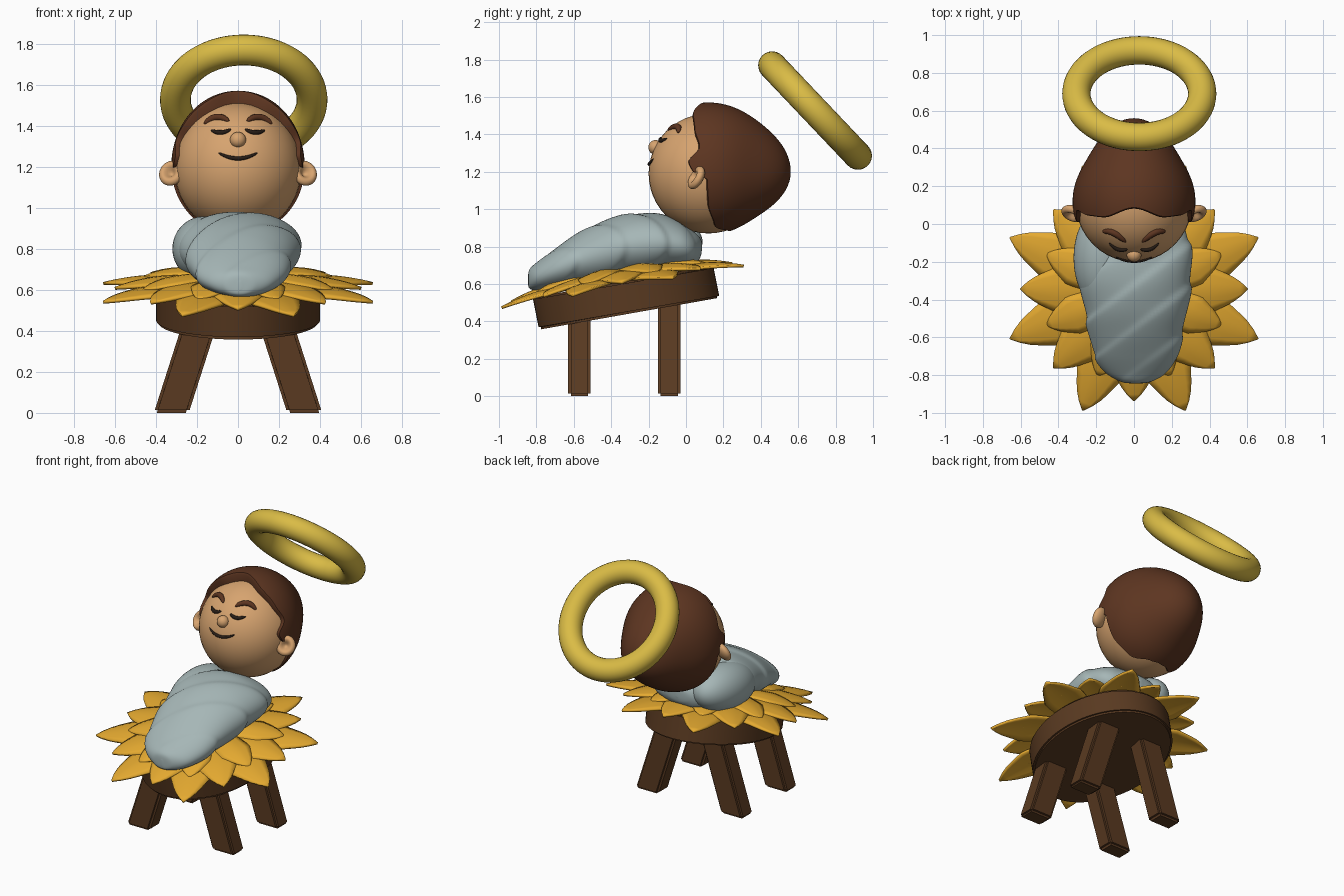
import bpy, bmesh
from math import sin, cos, pi, radians, sqrt, exp
from mathutils import Matrix, Vector

if "Cube" in bpy.data.objects:
    bpy.data.objects.remove(bpy.data.objects["Cube"])

def material(name, rgb):
    m = bpy.data.materials.new(name)
    m.diffuse_color = (*rgb, 1)
    m.use_nodes = True
    m.node_tree.nodes["Principled BSDF"].inputs["Base Color"].default_value = m.diffuse_color
    return m

SKIN = material("skin", (0.68, 0.37, 0.16))
HAIR = material("hair", (0.11, 0.036, 0.015))
DARK = material("dark", (0.02, 0.012, 0.008))
WOOD = material("wood", (0.10, 0.042, 0.015))
PETAL = material("petal", (0.78, 0.40, 0.03))
CLOTH = material("cloth", (0.38, 0.47, 0.47))
GOLD = material("gold", (0.70, 0.50, 0.06))

def finish(ob, mat, angle=40):
    ob.data.materials.append(mat)
    bpy.ops.object.select_all(action='DESELECT')
    ob.select_set(True)
    bpy.context.view_layer.objects.active = ob
    bpy.ops.object.shade_smooth_by_angle(angle=radians(angle))
    return ob

def from_bmesh(name, bm, mat, angle=40):
    bmesh.ops.recalc_face_normals(bm, faces=bm.faces[:])
    me = bpy.data.meshes.new(name)
    bm.to_mesh(me)
    bm.free()
    ob = bpy.data.objects.new(name, me)
    bpy.context.collection.objects.link(ob)
    return finish(ob, mat, angle)

def loft(rings, closed=True, caps=True):
    bm = bmesh.new()
    vs = [[bm.verts.new(p) for p in r] for r in rings]
    n = len(rings[0])
    for a, b in zip(vs, vs[1:]):
        for i in range(n if closed else n - 1):
            j = (i + 1) % n
            bm.faces.new((a[i], a[j], b[j], b[i]))
    if caps:
        bm.faces.new(vs[0])
        bm.faces.new(vs[-1])
    return bm

def ellipsoid(name, loc, scale, mat, rot=None, shape=None):
    bm = bmesh.new()
    bmesh.ops.create_uvsphere(bm, u_segments=40, v_segments=24, radius=1)
    if shape:
        for v in bm.verts:
            v.co = shape(v.co)
    m = Matrix.Translation(loc) @ (rot or Matrix()) @ Matrix.Diagonal((*scale, 1))
    bm.transform(m)
    return from_bmesh(name, bm, mat, 80)

def spline(table, u):
    # smooth interpolation of table rows, u in 0..1
    n = len(table) - 1
    i = min(int(u * n), n - 1)
    t = u * n - i
    p = [table[max(0, min(n, i + k))] for k in (-1, 0, 1, 2)]
    return [b + 0.5 * t * (c - a + t * (2*a - 5*b + 4*c - d + t * (3*(b - c) + d - a)))
            for a, b, c, d in zip(*p)]

def lookup(table, x):
    for (x0, y0), (x1, y1) in zip(table, table[1:]):
        if x <= x1:
            t = (x - x0) / (x1 - x0)
            return y0 + (y1 - y0) * t * t * (3 - 2 * t)
    return table[-1][1]

# Tilted seat
TILT = Matrix.Rotation(radians(9.8), 4, 'X')
bm = bmesh.new()
bmesh.ops.create_cone(bm, cap_ends=True, segments=64, radius1=1, radius2=1, depth=0.175)
bm.transform(Matrix.Translation((0, -0.32, 0.527)) @ TILT @ Matrix.Diagonal((0.40, 0.49, 1, 1)))
rim = [e for e in bm.edges if any(len(f.verts) > 4 for f in e.link_faces)]
bmesh.ops.bevel(bm, geom=rim, offset=0.012, segments=2, affect='EDGES')
from_bmesh("seat", bm, WOOD)

# Splayed legs
for name, y, top in (("front", -0.57, 0.44), ("back", -0.09, 0.52)):
    for side in (-1, 1):
        bm = bmesh.new()
        bmesh.ops.create_cube(bm, size=1)
        for v in bm.verts:
            z = (v.co.z + 0.5) * top
            v.co = (side * (0.325 - 0.32 * z) + v.co.x * 0.17, y + v.co.y * 0.12, z)
        bmesh.ops.bevel(bm, geom=bm.edges[:], offset=0.014, segments=2, affect='EDGES')
        from_bmesh(name + ("_left_leg" if side < 0 else "_right_leg"), bm, WOOD)

# Petals in three overlapping rings on the seat top
WIDTH = [(0, 0.06), (0.35, 0.105), (0.62, 0.115), (0.8, 0.08), (0.93, 0.036), (1, 0.002)]
FLOWER = Matrix.Translation((0, -0.345, 0.622)) @ TILT
def petal(name, angle, reach, lift, wide):
    rows = []
    for i in range(15):
        t = i / 14
        w = lookup(WIDTH, t) * wide
        r = 0.08 + (reach - 0.08) * t
        rows.append([(r, w * s, lift - 0.05 * t ** 3 + 0.012 * sin(pi * t)
                      - 0.02 * abs(s) ** 1.5 * sin(pi * t))
                     for s in (-1, -0.66, -0.33, 0, 0.33, 0.66, 1)])
    bm = loft(rows, closed=False, caps=False)
    bm.transform(FLOWER @ Matrix.Rotation(radians(angle), 4, 'Z'))
    ob = from_bmesh(name, bm, PETAL)
    mod = ob.modifiers.new("thickness", 'SOLIDIFY')
    mod.thickness = 0.014
    mod.offset = 0

for ring, start, reach, lift, wide in (("outer", 22.5, 0.71, 0.012, 1.1),
                                       ("middle", 0, 0.60, 0.034, 1.05),
                                       ("inner", 22.5, 0.50, 0.056, 0.9)):
    for k in range(8):
        petal(f"{ring}_petal_{k + 1}", start + 45 * k, reach, lift, wide)

# Wrapped blanket: rows are y, half width, bottom z, top z
BODY = [(-0.845, 0.01, 0.60, 0.64), (-0.835, 0.08, 0.575, 0.68), (-0.79, 0.16, 0.565, 0.72),
        (-0.70, 0.22, 0.57, 0.79), (-0.58, 0.25, 0.58, 0.87), (-0.45, 0.275, 0.60, 0.935),
        (-0.30, 0.295, 0.63, 0.975), (-0.15, 0.295, 0.66, 0.975), (-0.03, 0.265, 0.68, 0.93),
        (0.04, 0.20, 0.70, 0.88), (0.075, 0.10, 0.74, 0.845), (0.085, 0.01, 0.78, 0.82)]
def fold(y, x):
    f = ((y - 0.75 * x + 0.06) / 0.23) % 1
    f = f / 0.8 if f < 0.8 else (1 - f) / 0.2
    return 1 + 0.05 * (f * f * (3 - 2 * f) - 0.6)

rings = []
for i in range(111):
    y, w, zb, zt = spline(BODY, i / 110)
    ring = []
    for k in range(96):
        a = 2 * pi * k / 96
        c, s = cos(a), sin(a)
        q = fold(y, w * c)
        ring.append((0.01 + w * c * q, y, (zb + zt) / 2 + (zt - zb) / 2 * s * q))
    rings.append(ring)
from_bmesh("blanket", loft(rings), CLOTH, 80)
ellipsoid("blanket_flap", (-0.165, -0.18, 0.80), (0.155, 0.27, 0.155), CLOTH,
          Matrix.Rotation(radians(8), 4, 'X'))

# Head, nose and cupped ears
HC = Vector((0, 0.12, 1.19))
ellipsoid("head", HC, (0.31, 0.32, 0.32), SKIN)
ellipsoid("nose", (0, -0.163, 1.33), (0.039, 0.038, 0.039), SKIN)
def cup(p):
    if p.y < 0:
        p.y *= 1 - 1.4 * exp(-(p.x ** 2 + p.z ** 2) / 0.22)
    return p
for side, name in ((-1, "left_ear"), (1, "right_ear")):
    rot = Matrix.Rotation(radians(-28), 4, 'X') @ Matrix.Rotation(radians(side * 20), 4, 'Z')
    ellipsoid(name, (side * 0.325, 0.055, 1.168), (0.062, 0.034, 0.066), SKIN, rot, cup)

# Hair cap: polar shell around the back-pointing axis with a shaped hairline
LINE = [(0, 95), (28, 103), (48, 102), (66, 98), (80, 109), (88, 106), (97, 91),
        (120, 90), (150, 84), (170, 72), (180, 70)]
rings = []
for i in range(33):
    ring = []
    for k in range(96):
        phi = 2 * pi * k / 96
        deg = min(360 * k / 96, 360 - 360 * k / 96)
        th = radians(lookup(LINE, deg)) * min(1, (i + 0.05) / 30)
        up = 0.37 if cos(phi) > 0 else 0.338
        base = up * cos(phi) ** 2 + 0.325 * sin(phi) ** 2
        r = base + (0.44 - base) * max(0, cos(th)) ** 6
        if i == 31:
            th += 0.02
            r -= 0.012
        elif i == 32:
            r = 0.27
        ring.append((r * sin(th) * sin(phi), HC.y + r * cos(th), 1.2 + r * sin(th) * cos(phi)))
    rings.append(ring)
from_bmesh("hair", loft(rings), HAIR, 45)

# Facial strokes laid on the head surface
def stroke(name, ends, mid_z, thick, mat):
    (x0, z0), (x1, z1) = ends
    cu = bpy.data.curves.new(name, 'CURVE')
    cu.dimensions = '3D'
    cu.bevel_depth = thick
    cu.bevel_resolution = 3
    cu.use_fill_caps = True
    sp = cu.splines.new('POLY')
    sp.points.add(16)
    for i, p in enumerate(sp.points):
        t = i / 16
        x = x0 + (x1 - x0) * t
        z = z0 + (z1 - z0) * t + (mid_z - (z0 + z1) / 2) * 4 * t * (1 - t)
        y = HC.y - 0.32 * sqrt(1 - (x / 0.31) ** 2 - ((z - HC.z) / 0.32) ** 2)
        p.co = (x, y, z, 1)
        p.radius = 0.25 + 0.75 * sin(pi * t) ** 0.5 if 0 < t < 1 else 0.25
    cu.materials.append(mat)
    ob = bpy.data.objects.new(name, cu)
    bpy.context.collection.objects.link(ob)

stroke("mouth", ((-0.095, 1.268), (0.095, 1.268)), 1.24, 0.010, DARK)
for side, name in ((-1, "left"), (1, "right")):
    stroke(name + "_eyelid", ((side * 0.035, 1.383), (side * 0.13, 1.378)), 1.366, 0.012, DARK)
    stroke(name + "_brow", ((side * 0.045, 1.422), (side * 0.165, 1.408)), 1.44, 0.018, HAIR)

# Tilted floating ring
bpy.ops.mesh.primitive_torus_add(location=(0.028, 0.69, 1.527), rotation=(radians(-46.5), 0, 0),
                                 major_segments=72, minor_segments=24,
                                 major_radius=0.333, minor_radius=0.075)
ring_ob = bpy.context.object
ring_ob.name = "halo_ring"
finish(ring_ob, GOLD, 80)
